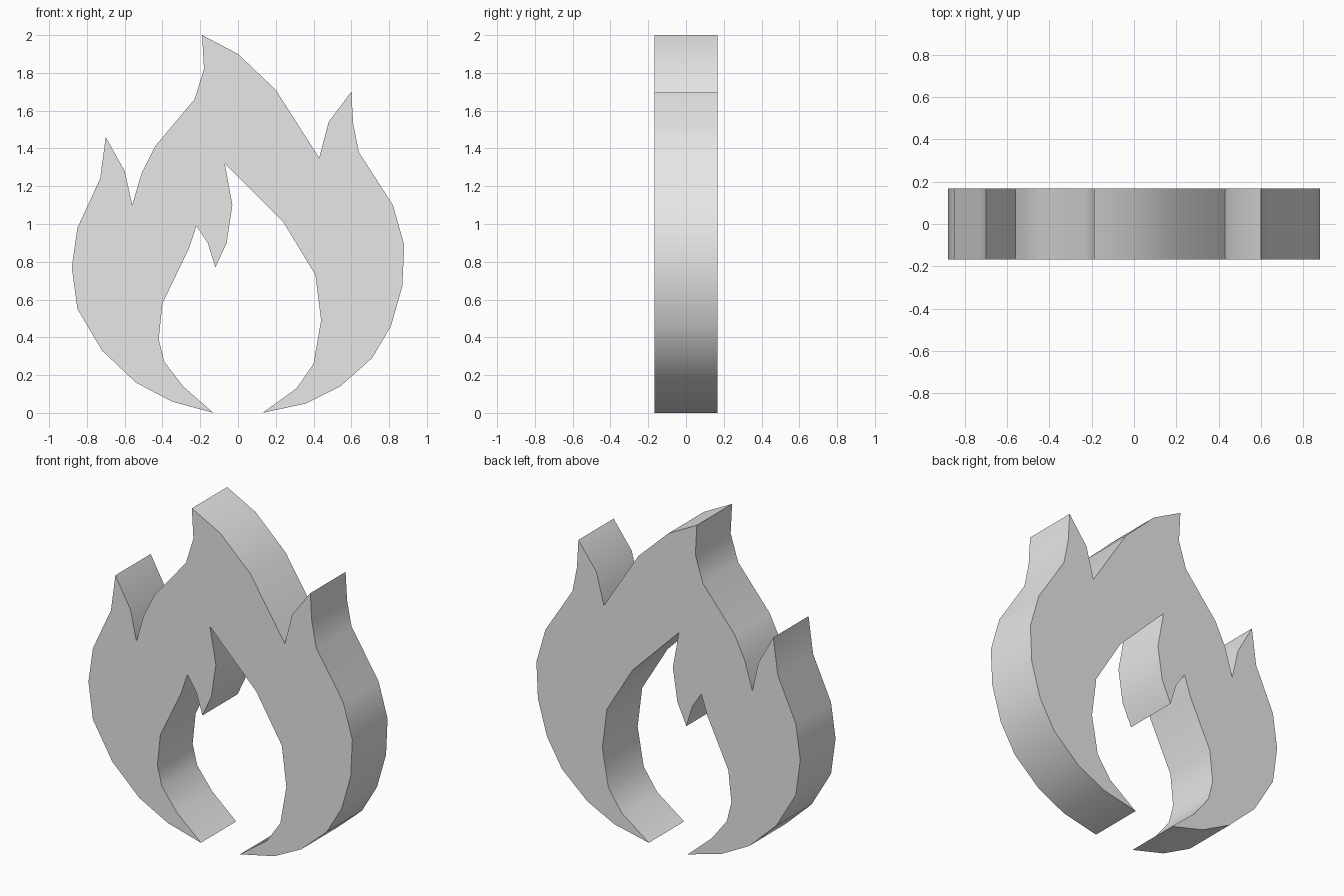
import bpy
import bmesh
import math
from mathutils import Vector

HALF_DEPTH = 0.168

default_cube = bpy.data.objects.get("Cube")
if default_cube:
    bpy.data.objects.remove(default_cube, do_unlink=True)


def make_material(name, colour):
    material = bpy.data.materials.new(name)
    material.use_nodes = True
    material.diffuse_color = colour
    shader = next(n for n in material.node_tree.nodes if n.type == "BSDF_PRINCIPLED")
    shader.inputs["Base Color"].default_value = colour
    return material


def extrude_outline(name, strands, half_depth, material):
    """Join the strands into one closed outline and extrude it from front to back."""
    outline = [point for strand in strands for point in strand]
    bm = bmesh.new()
    front = bm.faces.new([bm.verts.new((x, -half_depth, z)) for x, z in outline])
    extruded = bmesh.ops.extrude_face_region(bm, geom=[front], use_keep_orig=True)
    back_verts = [g for g in extruded["geom"] if isinstance(g, bmesh.types.BMVert)]
    bmesh.ops.translate(bm, verts=back_verts, vec=Vector((0, 2 * half_depth, 0)))
    bmesh.ops.recalc_face_normals(bm, faces=bm.faces[:])

    mesh = bpy.data.meshes.new(name)
    bm.to_mesh(mesh)
    bm.free()
    mesh.materials.append(material)
    obj = bpy.data.objects.new(name, mesh)
    bpy.context.collection.objects.link(obj)
    return obj


# Outer edge of the flame, from the left foot up and over to the right foot
left_belly = [(.13, 0), (.36, .05), (.54, .14), (.71, .29), (.81, .46),
              (.87, .67), (.88, .89), (.82, 1.1), (.64, 1.38)]
left_tongue = [(.61, 1.53), (.6, 1.7), (.48, 1.54), (.43, 1.35)]
main_tongue = [(.2, 1.71), (0, 1.9), (-.19, 2), (-.18, 1.82), (-.23, 1.66),
               (-.44, 1.41), (-.51, 1.27), (-.56, 1.1)]
right_tongue = [(-.6, 1.28), (-.7, 1.46), (-.73, 1.24)]
right_belly = [(-.85, .98), (-.88, .77), (-.85, .55), (-.72, .33),
               (-.54, .16), (-.35, .06), (-.13, 0)]

# Inner edge of the flame, from the right foot back to the left foot
inner_right = [(-.29, .14), (-.39, .27), (-.42, .39), (-.4, .58), (-.26, .87)]
inner_tongues = [(-.22, .99), (-.16, .9), (-.12, .77), (-.06, .9),
                 (-.03, 1.1), (-.07, 1.32)]
inner_left = [(.24, 1.01), (.41, .73), (.44, .49), (.4, .26), (.31, .13)]

# The flame itself
light_grey = make_material("light grey", (0.8, 0.8, 0.8, 1))
flame = extrude_outline(
    "flame",
    [left_belly, left_tongue, main_tongue, right_tongue, right_belly,
     inner_right, inner_tongues, inner_left],
    HALF_DEPTH,
    light_grey,
)

# Soft shading along the rim, sharp tips and front and back edges
bpy.ops.object.select_all(action="DESELECT")
flame.select_set(True)
bpy.context.view_layer.objects.active = flame
bpy.ops.object.shade_smooth_by_angle(angle=math.radians(32))
